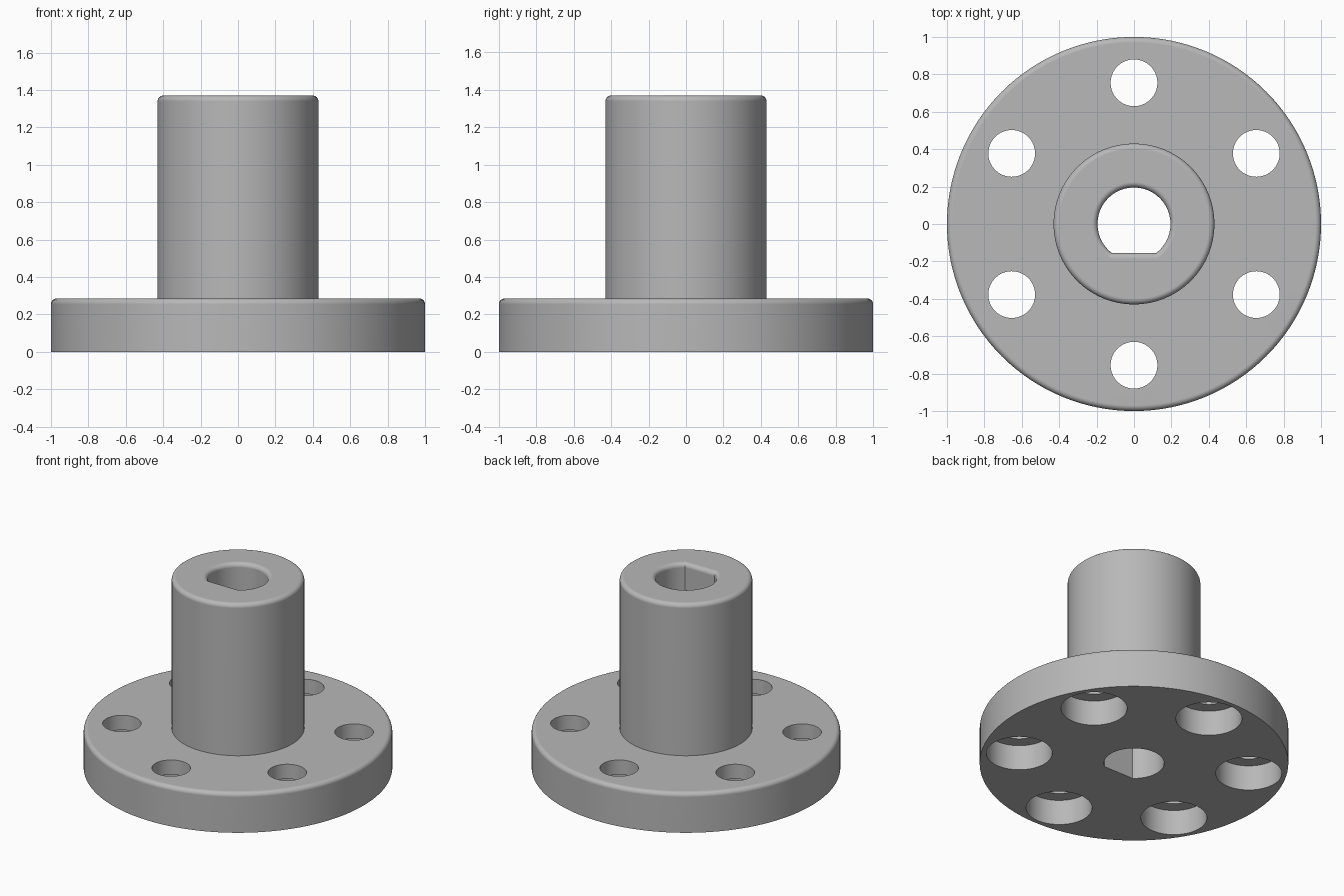
import bpy, bmesh
from math import sin, cos, pi, asin, radians

SEGMENTS = 128
FLANGE_R, FLANGE_H = 1.0, 0.285
HUB_R, TOTAL_H = 0.43, 1.37
FILLET = 0.03
BORE_R, BORE_FLAT = 0.195, 0.155
BOLT_CIRCLE, BOLT_R = 0.755, 0.125
RECESS_R, RECESS_DEPTH = 0.214, 0.18
STEPS = 6

cube = bpy.data.objects.get("Cube")
if cube:
    bpy.data.objects.remove(cube, do_unlink=True)

grey = bpy.data.materials.new("plain_grey")
grey.use_nodes = True
colour = (0.48, 0.48, 0.48, 1)
grey.diffuse_color = colour
grey.node_tree.nodes["Principled BSDF"].inputs["Base Color"].default_value = colour


def loft(name, rings):
    """Closed solid through equal-length rings of points, capped at both ends."""
    bm = bmesh.new()
    loops = [[bm.verts.new(p) for p in ring] for ring in rings]
    for low, high in zip(loops, loops[1:]):
        for i in range(len(low)):
            j = (i + 1) % len(low)
            bm.faces.new((low[i], low[j], high[j], high[i]))
    bm.faces.new(loops[0][::-1])
    bm.faces.new(loops[-1])
    bmesh.ops.recalc_face_normals(bm, faces=bm.faces)
    mesh = bpy.data.meshes.new(name)
    bm.to_mesh(mesh)
    bm.free()
    mesh.materials.append(grey)
    obj = bpy.data.objects.new(name, mesh)
    bpy.context.collection.objects.link(obj)
    return obj


def circle(r, z, cx=0, cy=0, n=SEGMENTS):
    return [(cx + r * cos(2 * pi * i / n), cy + r * sin(2 * pi * i / n), z)
            for i in range(n)]


def d_ring(offset, z):
    """D-shaped outline with its flat towards the front."""
    r, flat = BORE_R + offset, BORE_FLAT + offset
    start = -asin(flat / r)
    sweep = pi - 2 * start
    n = SEGMENTS // 2
    return [(r * cos(start + sweep * i / n), r * sin(start + sweep * i / n), z)
            for i in range(n + 1)]


def rounded_rim(r, top):
    """Rings that round an outer top edge."""
    angles = [pi / 2 * i / STEPS for i in range(STEPS + 1)]
    return [circle(r - FILLET + FILLET * cos(a), top - FILLET + FILLET * sin(a))
            for a in angles]


# Flange and hub as one turned body
body = loft("flanged_hub",
            [circle(FLANGE_R, 0)] + rounded_rim(FLANGE_R, FLANGE_H)
            + [circle(HUB_R, FLANGE_H)] + rounded_rim(HUB_R, TOTAL_H))

# D-shaped bore, flaring out to a rounded lip at the top
lip = [pi / 2 * i / STEPS for i in range(STEPS + 1)]
cutters = [loft("bore_cutter",
                [d_ring(0, -0.1)]
                + [d_ring(FILLET * (1 - cos(a)), TOTAL_H - FILLET + FILLET * sin(a))
                   for a in lip]
                + [d_ring(FILLET, TOTAL_H + 0.1)])]

# Six bolt holes, each with a wide recess underneath
for k in range(6):
    a = radians(30 + 60 * k)
    x, y = BOLT_CIRCLE * cos(a), BOLT_CIRCLE * sin(a)
    cutters.append(loft("bolt_cutter", [
        circle(r, z, x, y, 64) for r, z in (
            (RECESS_R, -0.1), (RECESS_R, RECESS_DEPTH),
            (BOLT_R, RECESS_DEPTH), (BOLT_R, FLANGE_H + 0.1))]))

# Cut the openings and shade the result
bpy.ops.object.select_all(action="DESELECT")
bpy.context.view_layer.objects.active = body
body.select_set(True)
for cutter in cutters:
    cutter.hide_render = True
    mod = body.modifiers.new("cut", "BOOLEAN")
    mod.object = cutter
    mod.operation = "DIFFERENCE"
    mod.solver = "EXACT"
    bpy.ops.object.modifier_apply(modifier=mod.name)
    bpy.data.objects.remove(cutter, do_unlink=True)

bpy.ops.object.shade_smooth_by_angle(angle=radians(30))
weighted = body.modifiers.new("even_shading", "WEIGHTED_NORMAL")
weighted.keep_sharp = True
